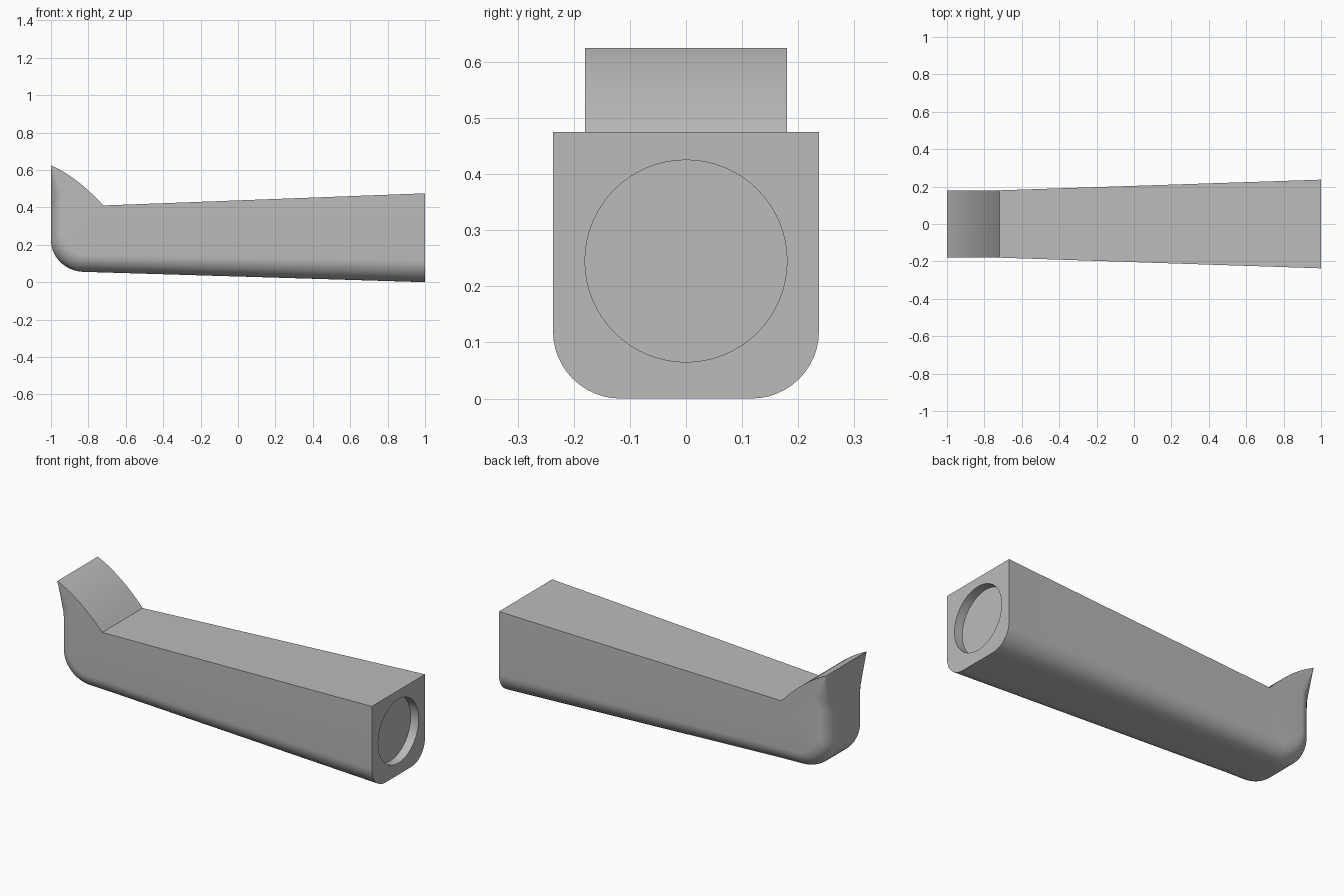
import bpy, bmesh, math
from mathutils import Vector

cube = bpy.data.objects.get("Cube")
if cube:
    bpy.data.objects.remove(cube, do_unlink=True)

grey = bpy.data.materials.new("plain grey")
grey.use_nodes = True
grey.diffuse_color = (0.5, 0.5, 0.5, 1)
grey.node_tree.nodes["Principled BSDF"].inputs["Base Color"].default_value = (0.5, 0.5, 0.5, 1)

ARC, BEND, LIP = 12, 14, 20
NARROW, WIDE, RADIUS = 0.18, 0.237, 0.092


def section(bottom, top, half_width, radius):
    """Rounded U outline spanning from a bottom point to a top point."""
    b, t = Vector((bottom[0], 0, bottom[1])), Vector((top[0], 0, top[1]))
    length = (t - b).length
    up = (t - b).normalized()
    side = [(half_width, length)]
    for i in range(ARC + 1):
        a = math.pi / 2 * i / ARC
        side.append((half_width - radius * (1 - math.cos(a)), radius * (1 - math.sin(a))))
    outline = side + [(-y, h) for y, h in reversed(side)]
    return [b + up * h + Vector((0, y, 0)) for y, h in outline]


# Straight tapered part
crease = (-0.72, 0.41)
sections = [section((1, 0), (1, 0.475), WIDE, 0.12),
            section((-0.72, 0.052), crease, NARROW, RADIUS)]

# Rounded lower end, fanned around the crease
for i in range(BEND + 1):
    a = math.pi / 2 * i / BEND
    bottom = (-0.82 - 0.18 * math.sin(a), 0.225 - 0.17 * math.cos(a))
    sections.append(section(bottom, crease, NARROW, RADIUS))

# Upright lip, its corner rounding fading out at the tip
for i in range(1, LIP + 1):
    k = i / LIP
    bottom = (-1, 0.225 + 0.4 * k)
    top = (-0.72 - 0.28 * k, 0.41 + 0.215 * k + 0.09 * k * (1 - k))
    reach = (Vector(top) - Vector(bottom)).length
    sections.append(section(bottom, top, NARROW, min(RADIUS, reach / 2)))

# Skin the sections into one closed body
bm = bmesh.new()
rings = [[bm.verts.new(p) for p in s] for s in sections]
for r0, r1 in zip(rings, rings[1:]):
    n = len(r0)
    for j in range(n):
        bm.faces.new((r0[j], r0[(j + 1) % n], r1[(j + 1) % n], r1[j]))
bm.faces.new(rings[0])
bm.faces.new(rings[-1])
bmesh.ops.remove_doubles(bm, verts=bm.verts, dist=0.0002)
bmesh.ops.recalc_face_normals(bm, faces=bm.faces)
mesh = bpy.data.meshes.new("handle_body")
bm.to_mesh(mesh)
bm.free()
mesh.materials.append(grey)
body = bpy.data.objects.new("handle_body", mesh)
bpy.context.collection.objects.link(body)

# Round recess in the wide end
bpy.ops.mesh.primitive_cylinder_add(vertices=64, radius=0.18, depth=0.1,
                                    location=(1, 0, 0.245), rotation=(0, math.pi / 2, 0))
cutter = bpy.context.object
cutter.name = "recess_cutter"
cutter.hide_render = True
cutter.data.materials.append(grey)
cut = body.modifiers.new("recess", 'BOOLEAN')
cut.operation = 'DIFFERENCE'
cut.solver = 'EXACT'
cut.object = cutter

bpy.ops.object.select_all(action='DESELECT')
body.select_set(True)
bpy.context.view_layer.objects.active = body
bpy.ops.object.modifier_apply(modifier=cut.name)
bpy.data.objects.remove(cutter, do_unlink=True)
bpy.ops.object.shade_smooth_by_angle(angle=math.radians(30))
